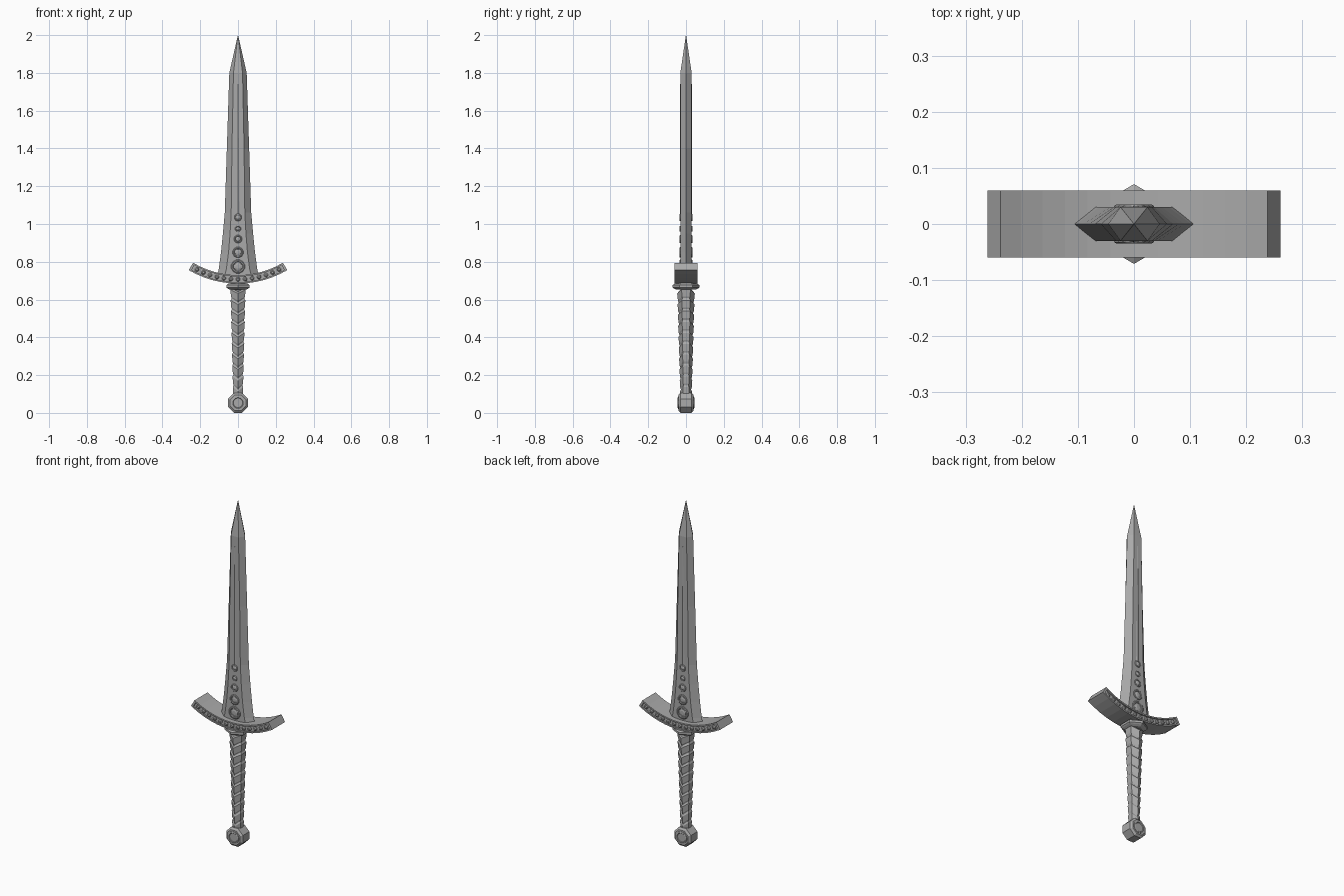
import bpy, bmesh
from math import sin, cos, pi
from mathutils import Vector

cube = bpy.data.objects.get("Cube")
if cube:
    bpy.data.objects.remove(cube)

steel = bpy.data.materials.new("steel_grey")
steel.use_nodes = True
grey = (0.4, 0.4, 0.4, 1)
steel.diffuse_color = grey
steel.node_tree.nodes["Principled BSDF"].inputs["Base Color"].default_value = grey


def loft(name, rings):
    """Skin a list of equal-length point rings and cap both ends."""
    bm = bmesh.new()
    loops = [[bm.verts.new(p) for p in ring] for ring in rings]
    n = len(loops[0])
    for a, b in zip(loops, loops[1:]):
        for i in range(n):
            j = (i + 1) % n
            bm.faces.new((a[i], a[j], b[j], b[i]))
    bm.faces.new(loops[0][::-1])
    bm.faces.new(loops[-1])
    bmesh.ops.recalc_face_normals(bm, faces=bm.faces)
    mesh = bpy.data.meshes.new(name)
    bm.to_mesh(mesh)
    bm.free()
    mesh.materials.append(steel)
    obj = bpy.data.objects.new(name, mesh)
    bpy.context.collection.objects.link(obj)
    return obj


def turned(name, centre, profile, sides, side=-1):
    """Revolve (radius, height) steps about an axis along y."""
    c = Vector(centre)
    return loft(name, [[c + Vector((r * cos((i + .5) * 2 * pi / sides), side * h,
                                    r * sin((i + .5) * 2 * pi / sides)))
                        for i in range(sides)] for r, h in profile])


def hex_ring(r, z, dip=0):
    """Hexagon with corners to front and back, which may sit lower than the sides."""
    return [(r * sin(i * pi / 3), -r * cos(i * pi / 3), z - (dip if i % 3 == 0 else 0))
            for i in range(6)]


# Blade: six-sided section, flared at the base, drawn to a point
def blade_ring(z, w, ridge, t):
    return [(w, 0, z), (ridge, -t, z), (-ridge, -t, z),
            (-w, 0, z), (-ridge, t, z), (ridge, t, z)]


loft("blade", [blade_ring(*s) for s in [
    (.71, .113, .075, .03), (.76, .102, .062, .03), (.85, .09, .05, .03),
    (.95, .08, .042, .03), (1.06, .07, .036, .03), (1.4, .059, .032, .03),
    (1.8, .046, .024, .03), (2, .0005, .0003, .0005)]])

# Slim tapered spine and graded gems on both faces
gems = [(.775, .037), (.85, .029), (.92, .022), (.975, .016), (1.035, .02)]
for side, label in ((-1, "front"), (1, "back")):
    loft(f"{label}_spine", [
        [(-w, side * .029, z), (0, side * y, z), (w, side * .029, z)]
        for z, w, y in ((1.04, .014, .033), (1.74, .003, .031))])
    for i, (z, r) in enumerate(gems):
        turned(f"{label}_gem_setting_{i + 1}", (0, 0, z),
               [(r, .02), (r, .032), (r * .88, .035), (r * .72, .035), (r * .65, .031)],
               12, side)
        turned(f"{label}_gem_{i + 1}", (0, 0, z),
               [(r * .62, .025), (r * .58, .032), (r * .3, .035)], 12, side)

# Crossguard: upswept arc with raised rims
RADIUS, SWEEP, HALF = .489, .535, .0225


def on_arc(a, out, y):
    r = RADIUS + out
    return (r * sin(a), y, .707 + RADIUS - r * cos(a))


def arc_bar(name, section, start, end, steps):
    return loft(name, [[on_arc(start + (end - start) * k / steps, o, y) for o, y in section]
                       for k in range(steps + 1)])


def box_section(low, high, y):
    return [(low, -y), (high, -y), (high, y), (low, y)]


arc_bar("guard_core", box_section(-HALF, HALF, .052), -SWEEP, SWEEP, 12)
arc_bar("guard_upper_rim", box_section(-HALF, -HALF + .008, .06), -SWEEP, SWEEP, 12)
arc_bar("guard_lower_rim", box_section(HALF - .008, HALF, .06), -SWEEP, SWEEP, 12)
for s, label in ((1, "left"), (-1, "right")):
    arc_bar(f"{label}_guard_end", box_section(-HALF, HALF, .06),
            s * (SWEEP - .025), s * SWEEP, 1)

# Studs set in the guard channel
for side, label in ((-1, "front"), (1, "back")):
    for k in range(-6, 7):
        turned(f"{label}_guard_stud_{k + 7}", on_arc(k * .077, 0, 0),
               [(.012, .05), (.011, .056), (.006, .06)], 8, side)

# Collar between guard and grip
loft("collar", [hex_ring(r, z) for r, z in (
    (.05, .652), (.063, .658), (.071, .664), (.071, .677), (.06, .683), (.05, .70))])

# Grip: overlapping chevron bands that taper downward
BANDS, LOW, HIGH = 10, .09, .665
step = (HIGH - LOW) / BANDS
grip = []
for k in range(BANDS):
    z = LOW + k * step
    r = .031 + .015 * k / (BANDS - 1)
    grip += [hex_ring(r * .84, z, .022), hex_ring(r * .93, z + step * .15, .022),
             hex_ring(r * 1.02, z + step * .8, .022), hex_ring(r * .88, z + step * .95, .022)]
loft("grip", grip)

# Pommel: eight-sided drum with chamfered faces and a round boss
turned("pommel", (0, 0, .053),
       [(.045, -.04), (.057, -.03), (.057, .03), (.045, .04)], 8)
for side, label in ((-1, "front"), (1, "back")):
    turned(f"{label}_pommel_boss", (0, 0, .053),
           [(.034, .035), (.034, .042), (.028, .044), (.025, .041)], 16, side)
